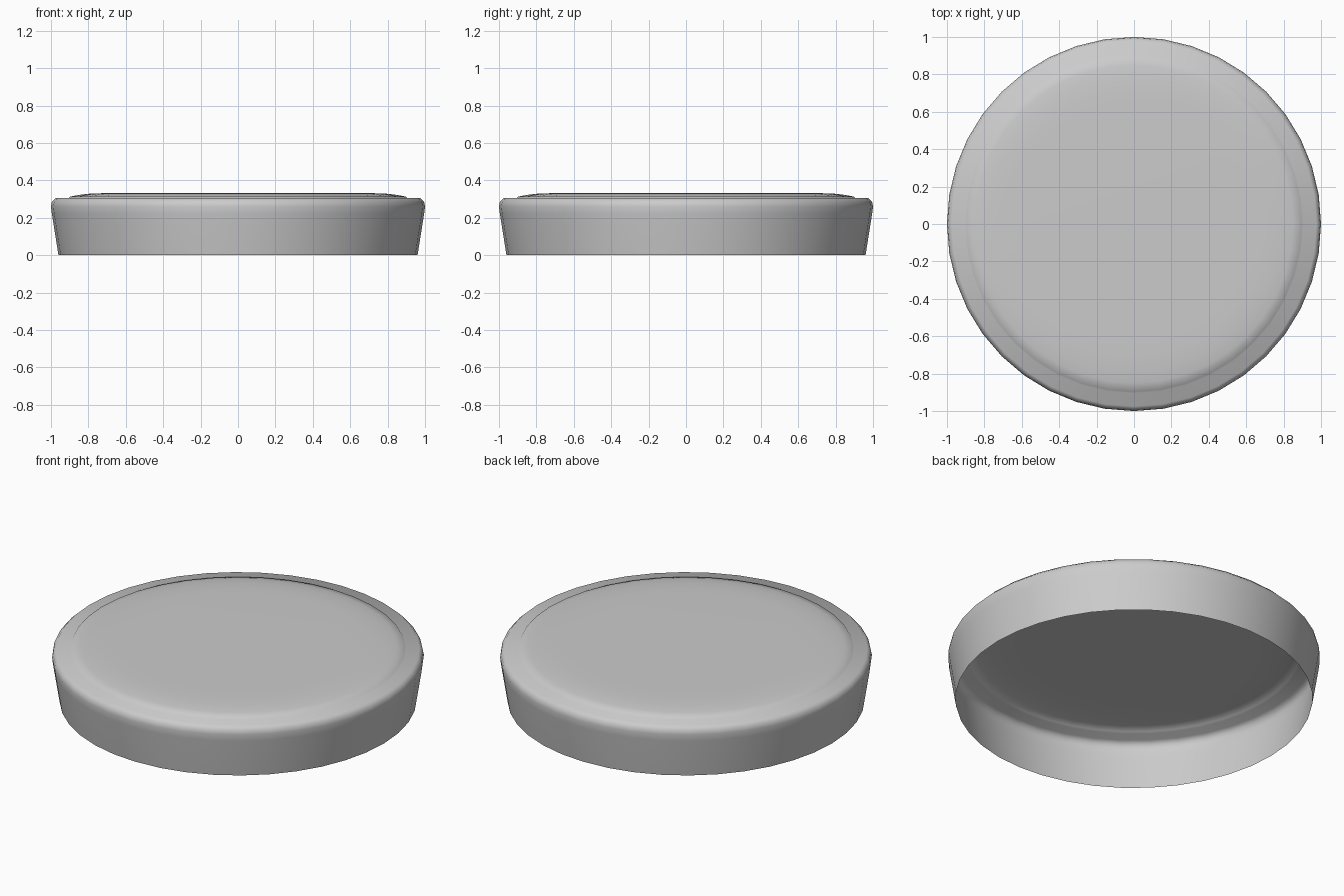
import bpy
import bmesh
import math

cube = bpy.data.objects.get("Cube")
if cube:
    bpy.data.objects.remove(cube, do_unlink=True)

SIDES = 40

# Plain grey material
grey = bpy.data.materials.new("light_grey")
grey.use_nodes = True
colour = (0.6, 0.6, 0.6, 1)
grey.diffuse_color = colour
grey.node_tree.nodes["Principled BSDF"].inputs["Base Color"].default_value = colour

# Radius and height, from the open bottom edge to the raised top panel
profile = [(0.96, 0), (0.995, 0.22), (1.0, 0.26), (0.995, 0.285), (0.975, 0.305),
           (0.905, 0.304), (0.897, 0.313), (0.85, 0.322), (0.79, 0.329), (0.7, 0.332), (0.61, 0.333)]


def lathe(name, points, material):
    """Turn a profile around z and close its last ring."""
    bm = bmesh.new()
    rings = []
    for radius, height in points:
        angles = [math.tau * i / SIDES for i in range(SIDES)]
        rings.append([bm.verts.new((radius * math.cos(a), radius * math.sin(a), height))
                      for a in angles])
    for low, high in zip(rings, rings[1:]):
        for i in range(SIDES):
            j = (i + 1) % SIDES
            bm.faces.new((low[i], low[j], high[j], high[i]))
    bm.faces.new(rings[-1])
    for face in bm.faces:
        face.smooth = True
    mesh = bpy.data.meshes.new(name)
    bm.to_mesh(mesh)
    bm.free()
    mesh.materials.append(material)
    obj = bpy.data.objects.new(name, mesh)
    bpy.context.collection.objects.link(obj)
    return obj


# Hollow lid, open underneath
lathe("lid_shell", profile, grey)
